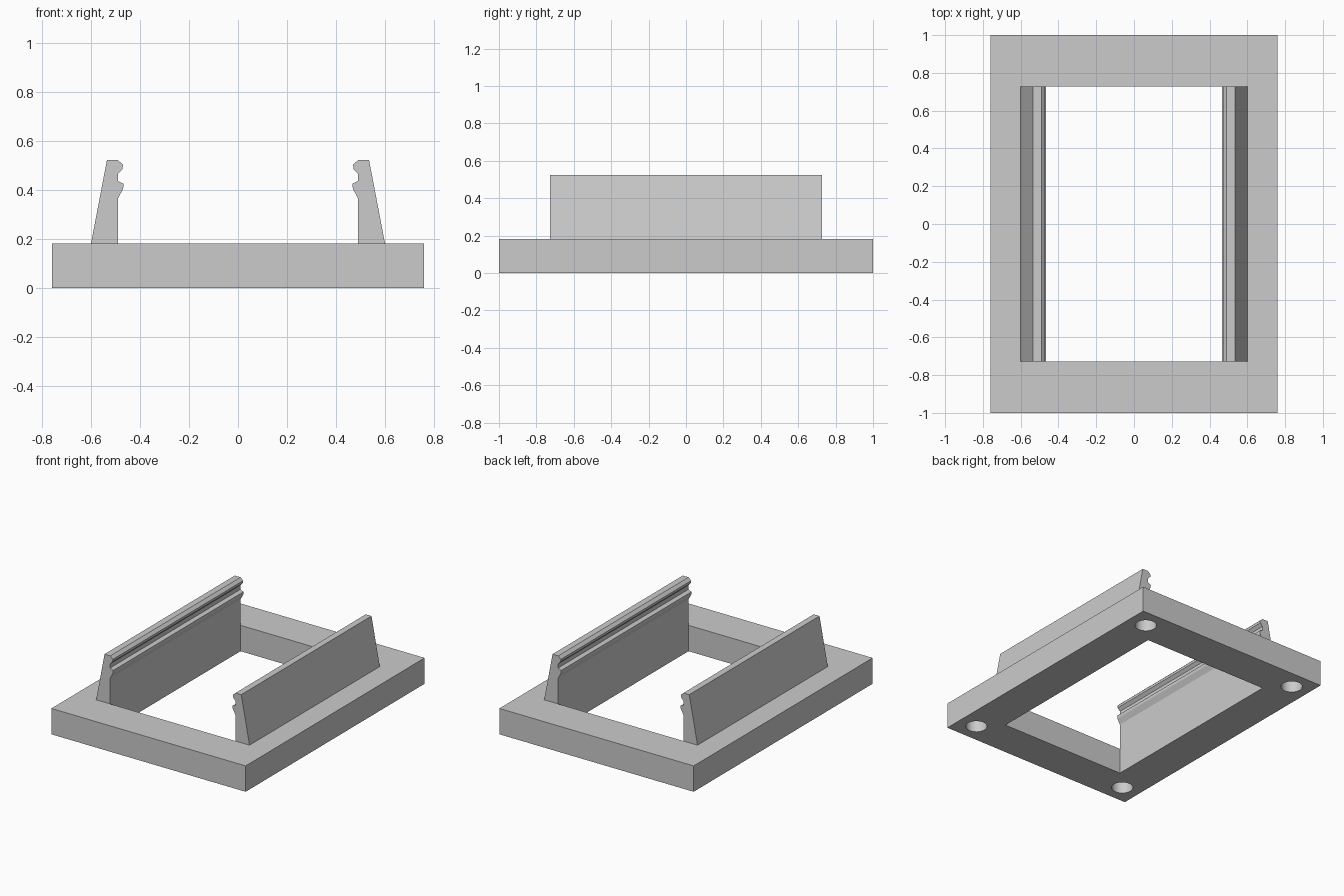
import bpy
import bmesh

cube = bpy.data.objects.get("Cube")
if cube:
    bpy.data.objects.remove(cube, do_unlink=True)

HALF_X, HALF_Y, BASE_TOP = 0.76, 1.0, 0.183
OPEN_X, OPEN_Y = 0.49, 0.728

grey = bpy.data.materials.new("light grey")
grey.use_nodes = True
grey.diffuse_color = (0.6, 0.6, 0.6, 1)
grey.node_tree.nodes["Principled BSDF"].inputs["Base Color"].default_value = (0.6, 0.6, 0.6, 1)


def box(name, half_x, half_y, z0, z1):
    bpy.ops.mesh.primitive_cube_add(size=1, location=(0, 0, (z0 + z1) / 2))
    obj = bpy.context.object
    obj.name = name
    obj.scale = (2 * half_x, 2 * half_y, z1 - z0)
    bpy.ops.object.transform_apply(location=True, rotation=False, scale=True)
    obj.data.materials.append(grey)
    return obj


def cut(target, cutter):
    mod = target.modifiers.new("cut", 'BOOLEAN')
    mod.operation = 'DIFFERENCE'
    mod.solver = 'EXACT'
    mod.object = cutter
    bpy.context.view_layer.objects.active = target
    bpy.ops.object.modifier_apply(modifier=mod.name)
    bpy.data.objects.remove(cutter, do_unlink=True)


# Rectangular base frame with a central opening
frame = box("base_frame", HALF_X, HALF_Y, 0, BASE_TOP)
cut(frame, box("opening_cutter", OPEN_X, OPEN_Y, -0.1, 0.3))

# Blind round holes under the four corners
for sx in (-1, 1):
    for sy in (-1, 1):
        bpy.ops.mesh.primitive_cylinder_add(
            vertices=48, radius=0.07, depth=0.24,
            location=(sx * (HALF_X - 0.135), sy * (HALF_Y - 0.135), 0))
        drill = bpy.context.object
        drill.data.materials.append(grey)
        cut(frame, drill)

bpy.ops.object.select_all(action='DESELECT')
frame.select_set(True)
bpy.context.view_layer.objects.active = frame
bpy.ops.object.shade_smooth_by_angle()

# Tapered side rails with two gripping ridges on the inner face (x, z)
RAIL = [(0.6, BASE_TOP), (0.535, 0.523), (0.49, 0.523), (0.47, 0.504),
        (0.471, 0.487), (0.49, 0.467), (0.49, 0.438), (0.467, 0.426),
        (0.469, 0.405), (0.49, 0.367), (0.49, BASE_TOP)]

for name, side in (("left_rail", 1), ("right_rail", -1)):
    bm = bmesh.new()
    face = bm.faces.new([bm.verts.new((side * x, -OPEN_Y, z)) for x, z in RAIL])
    new = bmesh.ops.extrude_face_region(bm, geom=[face])["geom"]
    bmesh.ops.translate(bm, vec=(0, 2 * OPEN_Y, 0),
                        verts=[g for g in new if isinstance(g, bmesh.types.BMVert)])
    bmesh.ops.recalc_face_normals(bm, faces=bm.faces)
    mesh = bpy.data.meshes.new(name)
    bm.to_mesh(mesh)
    bm.free()
    mesh.materials.append(grey)
    bpy.context.collection.objects.link(bpy.data.objects.new(name, mesh))
